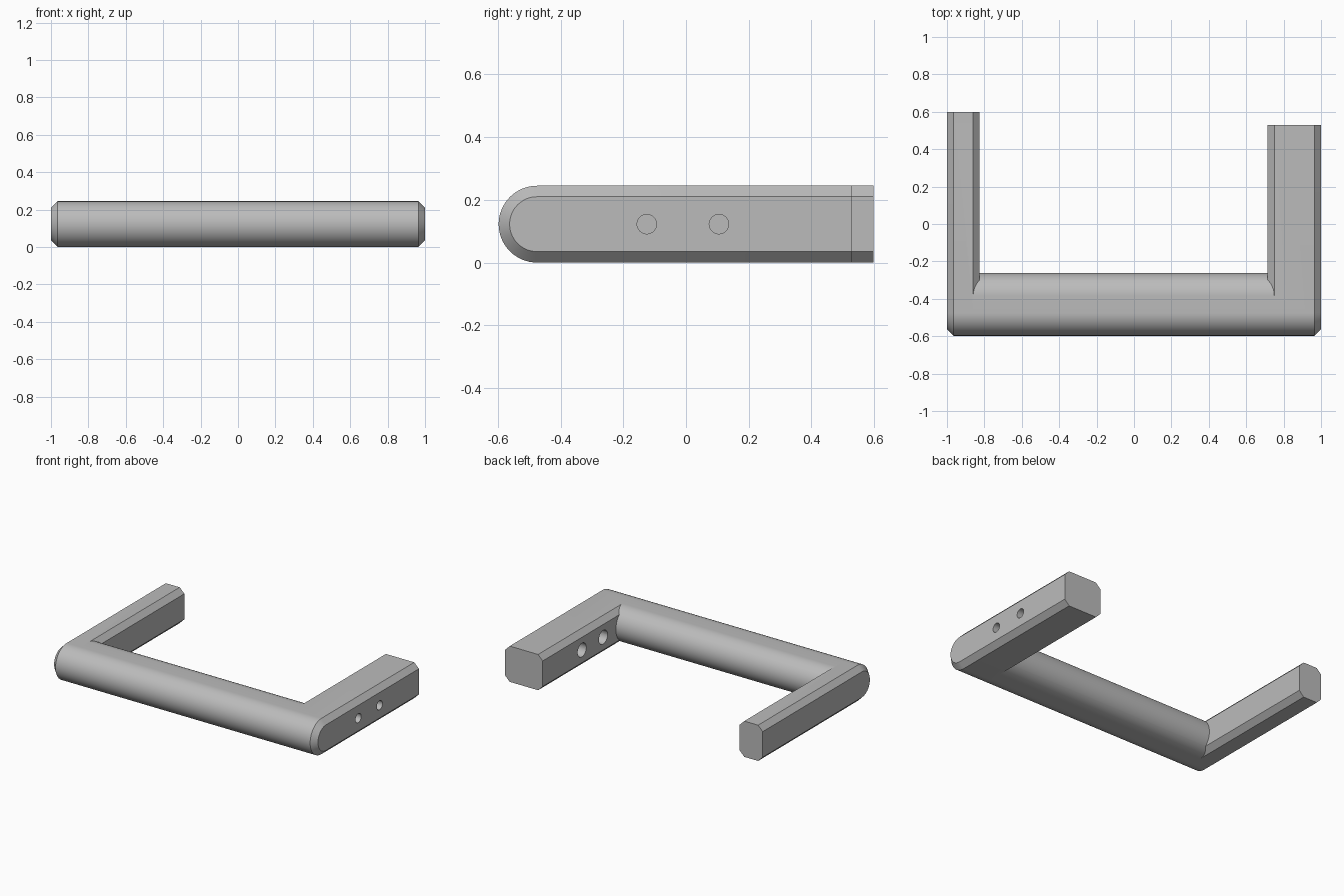
import bpy, bmesh, math

cube = bpy.data.objects.get("Cube")
if cube:
    bpy.data.objects.remove(cube, do_unlink=True)

R = 0.1225          # half the section height
FRONT = -0.475      # axis of the rounded front
BACK = -0.3845      # axis of the rounded bar back
CH = 0.035          # chamfer size
SEG = 32

metal = bpy.data.materials.new("light grey metal")
metal.use_nodes = True
GREY = (0.5, 0.5, 0.5, 1)
metal.diffuse_color = GREY
metal.node_tree.nodes["Principled BSDF"].inputs["Base Color"].default_value = GREY


def arc(cy, r, start):
    """Half circle of (y, z) points around the mid height."""
    return [(cy + r * math.cos(start + math.pi * i / SEG),
             R + r * math.sin(start + math.pi * i / SEG)) for i in range(SEG + 1)]


def loft(name, sections):
    """Skin a list of (x, outline) sections and close both ends."""
    bm = bmesh.new()
    rings = [[bm.verts.new((x, y, z)) for y, z in pts] for x, pts in sections]
    n = len(rings[0])
    for a, b in zip(rings, rings[1:]):
        for i in range(n):
            j = (i + 1) % n
            bm.faces.new((a[i], a[j], b[j], b[i]))
    bm.faces.new(rings[0])
    bm.faces.new(rings[-1])
    bmesh.ops.recalc_face_normals(bm, faces=bm.faces)
    mesh = bpy.data.meshes.new(name)
    bm.to_mesh(mesh)
    bm.free()
    mesh.materials.append(metal)
    obj = bpy.data.objects.new(name, mesh)
    bpy.context.collection.objects.link(obj)
    return obj


def arm_outline(r, y_end):
    return arc(FRONT, r, math.pi / 2) + [(y_end, R - r), (y_end, R + r)]


def make_arm(name, x0, x1, y_end):
    small, full = arm_outline(R - CH, y_end), arm_outline(R, y_end)
    return loft(name, [(x0, small), (x0 + CH, full), (x1 - CH, full), (x1, small)])


def combine(target, tool, operation):
    mod = target.modifiers.new(operation.title(), 'BOOLEAN')
    mod.operation, mod.solver, mod.object = operation, 'EXACT', tool
    bpy.context.view_layer.objects.active = target
    bpy.ops.object.modifier_apply(modifier=mod.name)
    bpy.data.objects.remove(tool, do_unlink=True)


# Arms and the rounded bar joining them
right_arm = make_arm("short_narrow_arm", -1, -0.825, 0.5975)
left_arm = make_arm("wide_arm", 0.715, 1, 0.53)
bar_outline = arc(FRONT, R, math.pi / 2) + arc(BACK, R, -math.pi / 2)
bracket = loft("bracket", [(-0.825 - CH, bar_outline), (0.715 + CH, bar_outline)])
combine(bracket, right_arm, 'UNION')
combine(bracket, left_arm, 'UNION')

# Counterbored screw holes through the wide arm
for y in (-0.125, 0.105):
    for r, x0, x1 in ((0.031, 0.65, 1.1), (0.047, 0.65, 0.9)):
        circle = [(y + r * math.cos(math.tau * i / SEG),
                   R + r * math.sin(math.tau * i / SEG)) for i in range(SEG)]
        cutter = loft("hole_cutter", [(x0, circle), (x1, circle)])
        cutter.hide_render = True
        combine(bracket, cutter, 'DIFFERENCE')

bpy.ops.object.select_all(action='DESELECT')
bracket.select_set(True)
bpy.context.view_layer.objects.active = bracket
bpy.ops.object.shade_smooth_by_angle(angle=math.radians(30))
